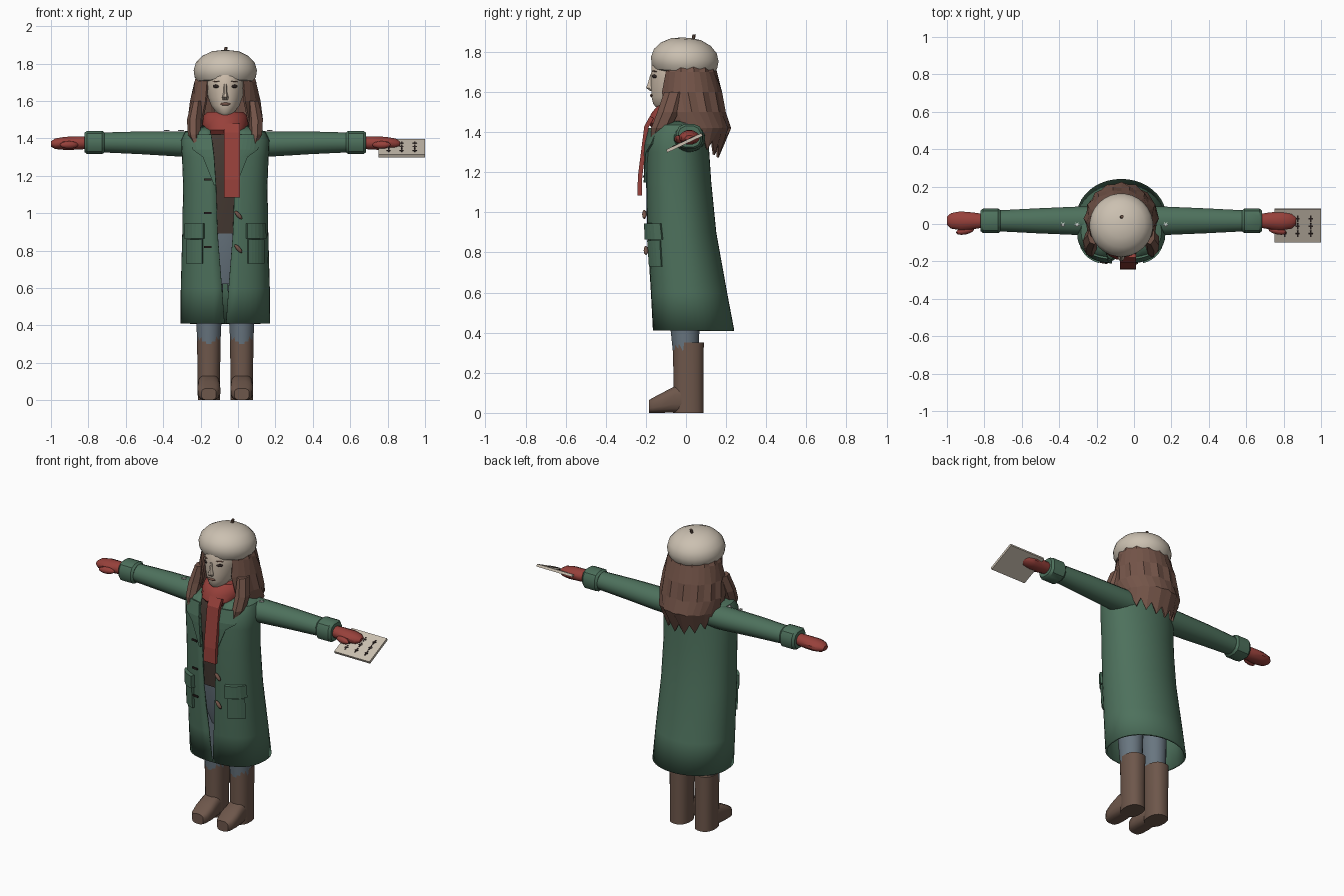
import bpy, bmesh, math
from mathutils import Vector, Euler

if "Cube" in bpy.data.objects:
    bpy.data.objects.remove(bpy.data.objects["Cube"])

C = -0.068  # body centre line


def material(name, r, g, b):
    m = bpy.data.materials.new(name)
    m.use_nodes = True
    m.diffuse_color = (r, g, b, 1)
    m.node_tree.nodes["Principled BSDF"].inputs["Base Color"].default_value = (r, g, b, 1)
    return m


GREEN = material("coat green", 0.075, 0.165, 0.108)
RED = material("wool red", 0.31, 0.052, 0.043)
BOOT = material("boot brown", 0.155, 0.095, 0.07)
HAIR = material("hair brown", 0.175, 0.09, 0.066)
DENIM = material("denim blue grey", 0.14, 0.18, 0.215)
KNIT = material("dark knit", 0.055, 0.038, 0.03)
CREAM = material("cream", 0.6, 0.53, 0.44)
SKIN = material("skin", 0.6, 0.5, 0.4)
DARK = material("ink dark", 0.03, 0.02, 0.018)
WHITE = material("snow white", 0.85, 0.85, 0.82)


def finish(name, bm, mat, smooth=True, thick=0):
    bmesh.ops.recalc_face_normals(bm, faces=bm.faces)
    me = bpy.data.meshes.new(name)
    bm.to_mesh(me)
    bm.free()
    me.materials.append(mat)
    for p in me.polygons:
        p.use_smooth = smooth
    if smooth:
        me.set_sharp_from_angle(angle=math.radians(35))
    ob = bpy.data.objects.new(name, me)
    bpy.context.collection.objects.link(ob)
    if thick:
        mod = ob.modifiers.new("thickness", 'SOLIDIFY')
        mod.thickness = thick
        mod.offset = -1
    return ob


def grid(name, rows, mat, closed=False, caps=False, smooth=True, thick=0):
    """Skin a list of equally long point rows."""
    bm = bmesh.new()
    vs = [[bm.verts.new(p) for p in r] for r in rows]
    n = len(rows[0])
    for a, b in zip(vs, vs[1:]):
        for i in range(n if closed else n - 1):
            j = (i + 1) % n
            bm.faces.new((a[i], a[j], b[j], b[i]))
    if caps:
        bm.faces.new(vs[0])
        bm.faces.new(vs[-1])
    return finish(name, bm, mat, smooth, thick)


def power(c, e):
    return math.copysign(abs(c) ** (2 / e), c)


def loft(name, axis, rings, mat, n=20, e=2, smooth=True):
    """Rings are (position on axis, centre u, centre v, radius u, radius v)."""
    rows = []
    for t, u, v, ru, rv in rings:
        row = []
        for i in range(n):
            a = 2 * math.pi * (i + 0.5) / n
            p = [u + ru * power(math.cos(a), e), v + rv * power(math.sin(a), e)]
            p.insert("xyz".index(axis), t)
            row.append(p)
        rows.append(row)
    return grid(name, rows, mat, True, True, smooth)


def shell(name, rings, mat, n, e=2, wave=0, lift=0, smooth=True):
    """Wrap open at the front; rings are (z, centre y, rx, ry, half gap)."""
    rows = []
    for k, (z, yc, rx, ry, g) in enumerate(rings):
        a0 = math.asin((g / rx) ** (e / 2))
        row = []
        for i in range(n):
            a = a0 + (2 * math.pi - 2 * a0) * i / (n - 1)
            q = e if math.cos(a) > 0 else 2
            w = 1 + wave * ((i + k // 2) % 2)
            zz = z
            if lift and k == len(rings) - 1:
                zz += lift * (1 + math.cos(a)) / 2 + 0.06 * (i % 2)
            row.append((C + w * rx * power(math.sin(a), q), yc - w * ry * power(math.cos(a), q), zz))
        rows.append(row)
    return grid(name, rows, mat, smooth=smooth, thick=0.012)


def blob(name, loc, size, mat, yaw=0, roll=0):
    bm = bmesh.new()
    bmesh.ops.create_uvsphere(bm, u_segments=12, v_segments=8, radius=1)
    bmesh.ops.scale(bm, vec=size, verts=bm.verts)
    ob = finish(name, bm, mat)
    ob.location, ob.rotation_euler = loc, (0, roll, yaw)
    return ob


def box(name, size, mat, loc, rot=(0, 0, 0), offset=(0, 0, 0)):
    bm = bmesh.new()
    bmesh.ops.create_cube(bm, size=1)
    bmesh.ops.scale(bm, vec=size, verts=bm.verts)
    ob = finish(name, bm, mat, False)
    ob.rotation_euler = rot
    ob.location = Vector(loc) + Euler(rot).to_matrix() @ Vector(offset)
    return ob


# Coat, open at the front
COAT = [(0.41, 0.038, 0.24, 0.203, 0.004), (0.6, 0.015, 0.238, 0.19, 0.018),
        (0.9, -0.022, 0.23, 0.173, 0.042), (1.15, -0.037, 0.226, 0.163, 0.05),
        (1.3, -0.042, 0.232, 0.158, 0.06), (1.39, -0.042, 0.236, 0.152, 0.07),
        (1.435, -0.035, 0.215, 0.135, 0.08), (1.47, -0.015, 0.13, 0.1, 0.08)]
BOXY = 2.6
shell("coat", COAT, GREEN, 41, BOXY)


def coat_front(d, z):
    """Front surface of the coat at distance d from the centre line."""
    for a, b in zip(COAT, COAT[1:]):
        if z <= b[0]:
            f = (z - a[0]) / (b[0] - a[0])
            yc, rx, ry = (a[i] + f * (b[i] - a[i]) for i in (1, 2, 3))
            return yc - ry * max(0, 1 - (abs(d) / rx) ** BOXY) ** (1 / BOXY)


def patch(name, side, rows, off, mat, thick):
    """Plate following the coat; rows are (z, inner distance, outer distance)."""
    pts = []
    for z, d0, d1 in rows:
        ds = [d0 + (d1 - d0) * i / 5 for i in range(6)]
        pts.append([(C + side * d, coat_front(d, z) - off, z) for d in ds])
    return grid(name, pts, mat, smooth=False, thick=thick)


for s, label in ((1, "left"), (-1, "right")):
    patch("lapel_" + label, s, [(1.42, 0.075, 0.19), (1.34, 0.065, 0.175), (1.3, 0.06, 0.12),
                                (1.15, 0.05, 0.06)], 0.012, GREEN, 0.012)
    patch("pocket_" + label, s, [(0.86, 0.125, 0.21), (0.73, 0.125, 0.21)], 0.016, GREEN, 0.02)
    patch("pocket_flap_" + label, s, [(0.945, 0.118, 0.217), (0.865, 0.118, 0.22)], 0.026, GREEN, 0.03)

    # Sleeve, cuff and mitten
    def limb(name, rings, mat, n, e=2):
        loft(name + "_" + label, "x", [(C + s * d, 0.017, z, ry, rz) for d, z, ry, rz in rings], mat, n, e)

    limb("sleeve", [(0.13, 1.37, 0.08, 0.07), (0.24, 1.37, 0.077, 0.069),
                    (0.45, 1.376, 0.068, 0.062), (0.66, 1.378, 0.057, 0.054)], GREEN, 16)
    limb("cuff", [(0.645, 1.378, 0.057, 0.054), (0.658, 1.378, 0.068, 0.064),
                  (0.738, 1.378, 0.068, 0.064), (0.752, 1.378, 0.057, 0.054)], GREEN, 12, 2.6)
    limb("mitten", [(0.74, 1.377, 0.038, 0.035), (0.79, 1.375, 0.046, 0.037),
                    (0.86, 1.373, 0.052, 0.036), (0.91, 1.371, 0.043, 0.029),
                    (0.933, 1.37, 0.022, 0.014)], RED, 12)
    blob("thumb_" + label, (C + s * 0.835, -0.037, 1.365), (0.05, 0.019, 0.02), RED, yaw=-s * 0.2)

    # Leg and boot
    x = C + s * 0.088
    loft("leg_" + label, "z", [(0.3, x, -0.002, 0.062, 0.064), (0.42, x, -0.005, 0.069, 0.074),
                               (0.85, x, -0.02, 0.088, 0.095)], DENIM, 16)
    loft("boot_shaft_" + label, "z", [(0, x, 0.012, 0.06, 0.077), (0.15, x, 0.012, 0.061, 0.076),
                                      (0.35, x, 0.012, 0.065, 0.078)], BOOT, 16, 2.4)
    loft("boot_foot_" + label, "y", [(-0.185, x, 0.032, 0.04, 0.032), (-0.165, x, 0.038, 0.055, 0.038),
                                     (-0.12, x, 0.05, 0.062, 0.05), (-0.055, x, 0.067, 0.06, 0.067),
                                     (0.02, x, 0.067, 0.05, 0.067)], BOOT, 16, 3)

    # Front locks of hair
    loft("front_lock_" + label, "z", [(1.6, C + s * 0.15, -0.06, 0.03, 0.05), (1.5, C + s * 0.165, -0.09, 0.04, 0.055),
                                      (1.42, C + s * 0.165, -0.125, 0.035, 0.05),
                                      (1.34, C + s * 0.15, -0.165, 0.006, 0.012)], HAIR, 7, smooth=False)

    # Eyes and brows
    blob("eye_" + label, (C + s * 0.05, -0.158, 1.678), (0.019, 0.006, 0.009), DARK, yaw=s * 0.6)
    blob("brow_" + label, (C + s * 0.05, -0.158, 1.704), (0.024, 0.005, 0.003), HAIR, yaw=s * 0.6, roll=s * 0.1)

# Toggles and loops
for z in (1.18, 1.0, 0.82):
    patch("toggle_loop", -1, [(z + 0.005, 0.075, 0.115), (z - 0.005, 0.075, 0.115)], 0.018, DARK, 0.008)
for z in (0.99, 0.81):
    blob("toggle", (C + 0.07, coat_front(0.07, z) - 0.014, z), (0.029, 0.011, 0.011), HAIR, roll=0.85)

# Sweater and hips
loft("sweater", "z", [(0.89, C, -0.025, 0.19, 0.135), (1.15, C, -0.035, 0.19, 0.135),
                      (1.38, C, -0.035, 0.19, 0.125), (1.45, C, -0.03, 0.1, 0.09)], KNIT, 24, 2.4)
loft("hips", "z", [(0.62, C, -0.02, 0.1, 0.08), (0.76, C, -0.025, 0.17, 0.115),
                   (0.9, C, -0.025, 0.185, 0.13)], DENIM, 20)

# Head
loft("neck", "z", [(1.42, C, -0.02, 0.06, 0.06), (1.6, C, -0.02, 0.06, 0.06)], SKIN, 12)
loft("head", "z", [(1.525, C, -0.115, 0.028, 0.035), (1.54, C, -0.1, 0.05, 0.064),
                   (1.575, C, -0.065, 0.076, 0.108), (1.62, C, -0.05, 0.093, 0.125),
                   (1.67, C, -0.045, 0.102, 0.131), (1.74, C, -0.03, 0.108, 0.142),
                   (1.8, C, -0.02, 0.08, 0.11)], SKIN, 24)
loft("nose", "z", [(1.605, C, -0.165, 0.016, 0.014), (1.62, C, -0.172, 0.018, 0.029),
                   (1.65, C, -0.172, 0.01, 0.018), (1.69, C, -0.168, 0.009, 0.01)], SKIN, 8)
blob("mouth", (C, -0.172, 1.583), (0.028, 0.007, 0.008), HAIR)

# Hair
shell("hair", [(1.77, 0, 0.14, 0.13, 0.095), (1.7, 0.008, 0.16, 0.138, 0.098),
               (1.6, 0.018, 0.178, 0.157, 0.1), (1.5, 0.028, 0.19, 0.165, 0.12),
               (1.42, 0.045, 0.182, 0.17, 0.14), (1.27, 0.04, 0.165, 0.125, 0.13)],
      HAIR, 23, wave=0.06, lift=0.17, smooth=False)

# Beret
tilt = (-0.07, 0, 0)
beret = loft("beret", "z", [(-0.065, 0, 0, 0.135, 0.135), (-0.06, 0, 0, 0.15, 0.15), (-0.035, 0, 0, 0.165, 0.165),
                            (0, 0, 0, 0.17, 0.17), (0.04, 0, 0, 0.158, 0.158), (0.075, 0, 0, 0.125, 0.125),
                            (0.1, 0, 0, 0.075, 0.075), (0.107, 0, 0, 0.02, 0.02)], CREAM, 28)
stalk = loft("beret_stalk", "z", [(0.1, 0, 0.035, 0.009, 0.009), (0.126, 0.004, 0.038, 0.009, 0.009)], BOOT, 8)
for ob in (beret, stalk):
    ob.location, ob.rotation_euler = (C, -0.006, 1.764), tilt

# Scarf wrap and tail
loft("scarf_wrap", "z", [(1.42, C, -0.045, 0.11, 0.125), (1.445, C, -0.045, 0.122, 0.148),
                         (1.49, C, -0.04, 0.124, 0.138), (1.52, C, -0.035, 0.118, 0.12),
                         (1.54, C, -0.03, 0.1, 0.1)], RED, 16)
tail = [(-0.18, 1.48), (-0.208, 1.43), (-0.222, 1.32), (-0.24, 1.18), (-0.242, 1.085)]
grid("scarf_tail", [[(x, y, z) for x in (C - 0.006, C + 0.078)] for y, z in tail], RED, smooth=False, thick=0.022)

# Notebook with plain ruled marks
spot, lean = (0.875, -0.008, 1.347), (0.44, 0, 0)
box("notebook", (0.25, 0.195, 0.016), CREAM, spot, lean)
for i in range(3):
    for j in range(3):
        box("notebook_mark", (0.008, 0.036, 0.003), DARK, spot, lean, (0.07 * (i - 1), 0.045 * (j - 1), 0.009))
        box("notebook_tick", (0.022, 0.007, 0.003), DARK, spot, lean, (0.07 * (i - 1), 0.045 * (j - 1), 0.009))

# Snowflakes resting on the shoulders
for x in (-0.38, -0.305, 0.17):
    for k in range(3):
        box("snowflake", (0.03, 0.004, 0.004), WHITE, (x, -0.005, 1.442), (0, 0, k * math.pi / 3))
